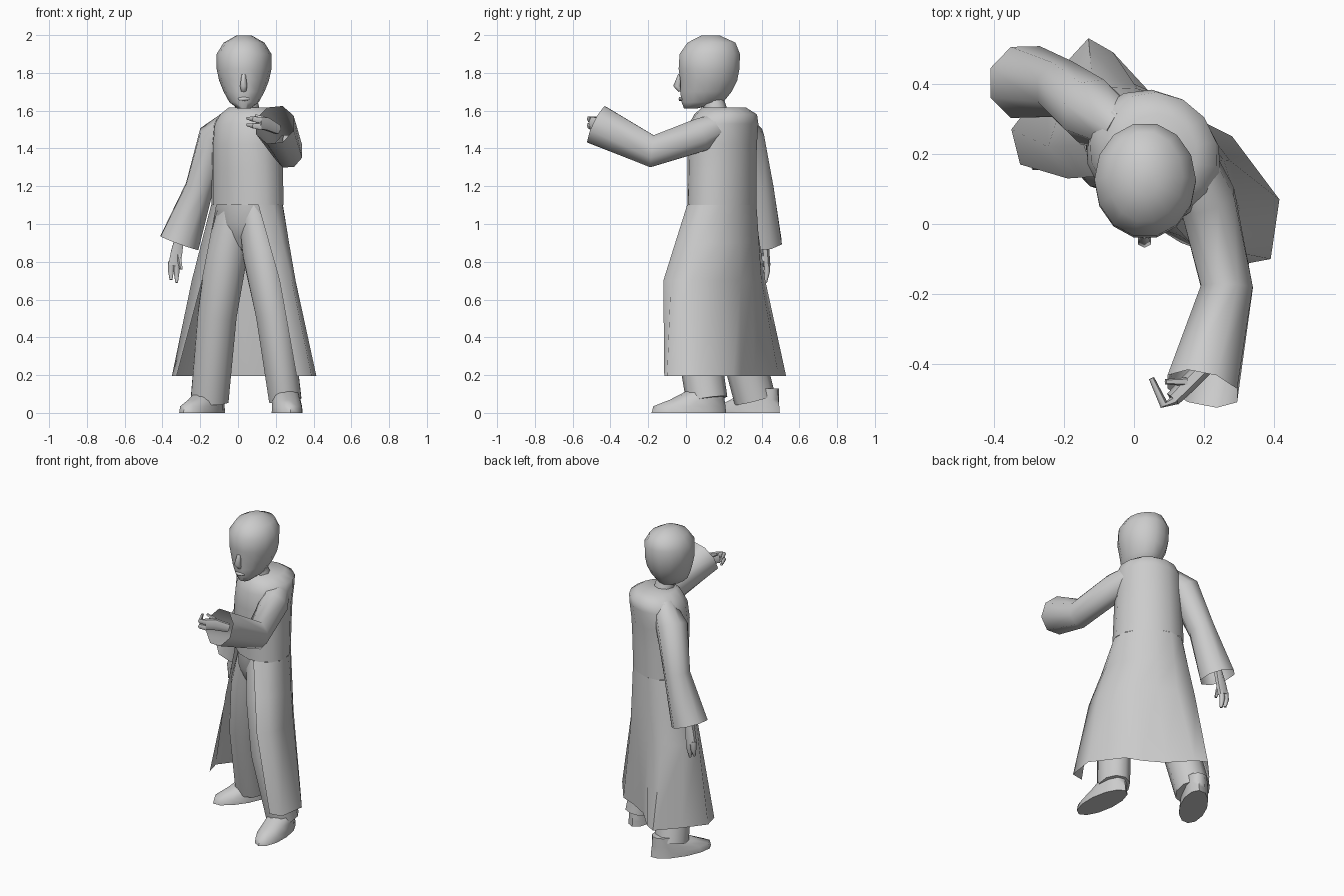
import bpy, bmesh, math
from mathutils import Vector as V

if "Cube" in bpy.data.objects:
    bpy.data.objects.remove(bpy.data.objects["Cube"])

TURN = math.radians(-40)          # torso twist about z


def finish(name, rows, closed=True, caps=(True, True), angle=45):
    """Skin rows of points into one smooth-shaded mesh."""
    bm = bmesh.new()
    vs = [[bm.verts.new(p) for p in r] for r in rows]
    n = len(rows[0])
    for a, b in zip(vs, vs[1:]):
        for i in range(n if closed else n - 1):
            j = (i + 1) % n
            bm.faces.new((a[i], a[j], b[j], b[i]))
    if caps[0]:
        bm.faces.new(vs[0])
    if caps[1]:
        bm.faces.new(vs[-1])
    bmesh.ops.recalc_face_normals(bm, faces=bm.faces[:])
    me = bpy.data.meshes.new(name)
    bm.to_mesh(me)
    bm.free()
    ob = bpy.data.objects.new(name, me)
    bpy.context.collection.objects.link(ob)
    bpy.ops.object.select_all(action='DESELECT')
    ob.select_set(True)
    bpy.context.view_layer.objects.active = ob
    bpy.ops.object.shade_smooth_by_angle(angle=math.radians(angle))
    return ob


def oval(cx, cy, z, a, b, rot, t):
    """Point on a horizontal oval; t = 90 degrees is its front."""
    x, y = a * math.cos(t), -b * math.sin(t)
    return V((cx + x * math.cos(rot) - y * math.sin(rot),
              cy + x * math.sin(rot) + y * math.cos(rot), z))


def stack(name, rings, rot=0.0, n=12, angle=60, caps=(True, True)):
    """Loft of horizontal ovals (cx, cy, z, a, b)."""
    return finish(name, [[oval(*r, rot, math.tau * i / n) for i in range(n)]
                         for r in rings], angle=angle, caps=caps)


def tube(name, pts, n=8, caps=(True, True), ref=(1, 0, 0)):
    """Tube through (x, y, z, width, depth); width lies along ref."""
    ps = [V(p[:3]) for p in pts]
    rows = []
    for k, p in enumerate(pts):
        t = (ps[min(k + 1, len(ps) - 1)] - ps[max(k - 1, 0)]).normalized()
        u = V(ref)
        u = (u - t * u.dot(t)).normalized()
        w = t.cross(u)
        rows.append([ps[k] + u * p[3] * math.cos(q) + w * p[4] * math.sin(q)
                     for q in [math.tau * (i + .5) / n for i in range(n)]])
    return finish(name, rows, caps=caps, angle=65)


# Head: oval slices from chin to crown (z, front y, back y, half width)
head = [(1.612, -.012, .06, .035), (1.645, -.026, .20, .078),
        (1.70, -.034, .245, .108), (1.76, -.034, .275, .132),
        (1.82, -.043, .287, .145), (1.90, -.038, .29, .145),
        (1.96, .005, .265, .108), (1.998, .08, .18, .04)]
stack("head", [(.032, (f + b) / 2, z, w, (b - f) / 2) for z, f, b, w in head], n=14)
tube("nose", [(.03, -.03, 1.79, .012, .012), (.03, -.048, 1.73, .022, .02),
              (.03, -.03, 1.705, .015, .01)], n=6)
tube("lips", [(.0, -.022, 1.662, .006, .005), (.03, -.03, 1.662, .013, .01),
              (.06, -.022, 1.662, .006, .005)], n=6, ref=(0, 0, 1))
stack("neck", [(.055, .165, 1.56, .07, .07), (.04, .14, 1.68, .058, .055)], n=8)

# Robe body, twisted to the figure's right
WAIST = (.05, .19, 1.10, .212, .162)
stack("robe_body", [WAIST, (.05, .19, 1.28, .205, .167),
                    (.05, .192, 1.42, .20, .172), (.06, .20, 1.53, .20, .172),
                    (.07, .21, 1.58, .175, .16), (.065, .20, 1.618, .115, .115)],
      rot=TURN, n=14, caps=(False, True))

# Robe skirt: open sheet from left front edge, round the back, to right edge
N = 11
top = [oval(*WAIST, TURN, math.radians(115 + 285 * i / (N - 1))) for i in range(N)]
mid = [(-.19, .13), (-.245, .22), (-.21, .33), (-.12, .42), (-.0, .40),
       (.11, .35), (.2, .29), (.275, .18), (.305, .03), (.285, -.08), (.22, -.12)]
hem = [(-.325, .17), (-.35, .27), (-.25, .40), (-.13, .53), (-.06, .49),
       (.06, .36), (.18, .29), (.28, .25), (.415, .07), (.39, -.10), (.31, -.115)]
mid = [V((x, y, .70)) for x, y in mid]
hem = [V((x, y, .195)) for x, y in hem]
hip = [a.lerp(b, .5) for a, b in zip(top, mid)]
finish("robe_skirt", [top, hip, mid, hem], closed=False, caps=(False, False), angle=60)

# Sleeves with wide open cuffs
tube("lowered_sleeve", [(-.03, .27, 1.54, .07, .07), (-.12, .32, 1.46, .095, .10),
                        (-.205, .385, 1.19, .08, .085), (-.31, .405, .90, .115, .11)],
     caps=(True, False))
tube("raised_sleeve", [(.14, .21, 1.53, .08, .07), (.21, .07, 1.47, .085, .095),
                       (.265, -.18, 1.385, .08, .092), (.195, -.47, 1.525, .11, .115)],
     caps=(True, False))

# Hands: palm, fingers and thumb
tube("lowered_hand", [(-.305, .41, .95, .025, .025), (-.325, .42, .85, .035, .022),
                      (-.338, .425, .78, .036, .022)], n=6)
for dx, z in ((-.018, .705), (.012, .69)):
    tube("lowered_fingers", [(-.335 + dx, .425, .80, .02, .018),
                             (-.337 + dx, .43, .75, .018, .015),
                             (-.337 + dx, .42, z, .008, .009)], n=6)
tube("lowered_thumb", [(-.315, .41, .84, .014, .012), (-.30, .40, .76, .009, .008)], n=5)
tube("raised_hand", [(.21, -.40, 1.50, .028, .025), (.15, -.46, 1.53, .038, .025),
                     (.11, -.50, 1.535, .038, .022)], n=6, ref=(0, 0, 1))
for z in (1.515, 1.55):
    tube("raised_fingers", [(.12, -.50, z, .018, .015), (.085, -.515, z + .005, .016, .013),
                            (.05, -.44, z + .01, .008, .008)], n=6, ref=(0, 0, 1))
tube("raised_thumb", [(.15, -.45, 1.555, .013, .013),
                      (.09, -.45, 1.575, .008, .008)], n=5, ref=(0, 0, 1))

# Trousers: small seat with the thighs flowing out of it
stack("trousers_seat", [(.05, .19, 1.10, .20, .155), (.05, .19, 1.0, .185, .15),
                        (.055, .19, .93, .12, .125), (.05, .18, .86, .03, .08)], rot=TURN)
tube("rear_trouser_leg", [(-.01, .205, 1.08, .10, .125), (-.06, .21, .84, .115, .125),
                          (-.11, .25, .52, .108, .115), (-.15, .365, .07, .105, .11)],
     n=10)
tube("front_trouser_leg", [(.08, .15, 1.08, .085, .13), (.13, .09, .84, .11, .125),
                           (.19, .04, .52, .10, .115), (.25, .11, .07, .09, .11)],
     n=10)


# Shoes: stacked ovals, upper slices pulled back to the heel
def shoe(name, x, y, heading):
    dx, dy = math.sin(heading), -math.cos(heading)
    rings = []
    for z, back, w, l in ((0, 0, .082, .198), (.035, .003, .08, .192),
                          (.07, .045, .075, .145), (.13, .10, .065, .085)):
        rings.append((x - dx * back, y - dy * back, z, w, l))
    stack(name, rings, rot=heading)


shoe("front_shoe", .26, .015, math.radians(5))
shoe("rear_shoe", -.19, .325, math.radians(-30))
